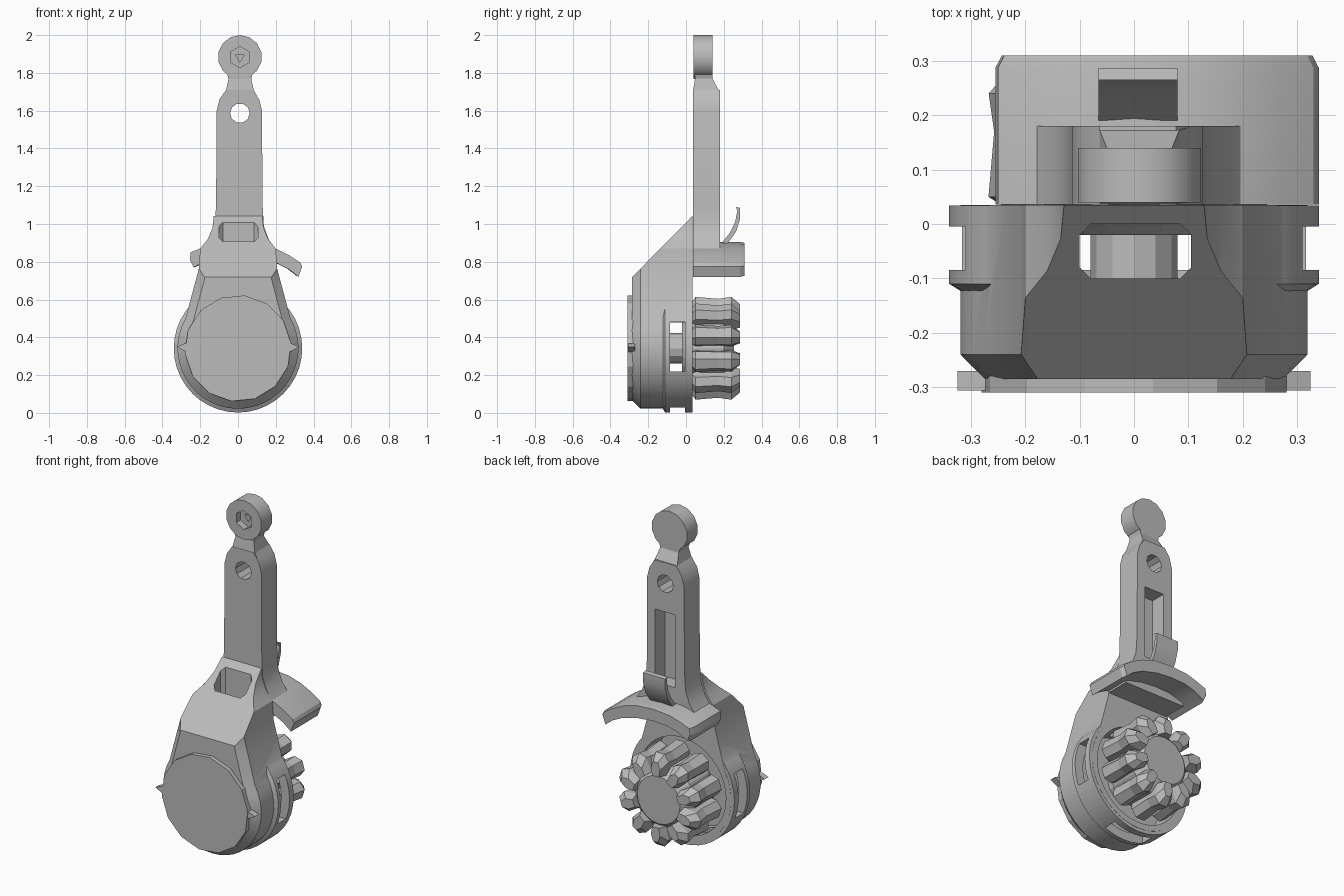
import bpy, bmesh, math
from mathutils import Vector, Matrix

if "Cube" in bpy.data.objects:
    bpy.data.objects.remove(bpy.data.objects["Cube"])

grey = bpy.data.materials.new("plain grey")
grey.use_nodes = True
COLOR = (0.5, 0.5, 0.5, 1)
grey.diffuse_color = COLOR
grey.node_tree.nodes["Principled BSDF"].inputs["Base Color"].default_value = COLOR
CZ = 0.342  # height of the drum axis


def loft(name, loops):
    """Closed solid through matching loops of 3D points."""
    bm = bmesh.new()
    rings = [[bm.verts.new(p) for p in loop] for loop in loops]
    n = len(rings[0])
    for a, b in zip(rings, rings[1:]):
        for i in range(n):
            j = (i + 1) % n
            bm.faces.new((a[i], a[j], b[j], b[i]))
    bm.faces.new(rings[0])
    bm.faces.new(rings[-1])
    bmesh.ops.recalc_face_normals(bm, faces=bm.faces)
    mesh = bpy.data.meshes.new(name)
    bm.to_mesh(mesh)
    bm.free()
    mesh.materials.append(grey)
    ob = bpy.data.objects.new(name, mesh)
    bpy.context.collection.objects.link(ob)
    return ob


def at_y(y, pts):
    return [(x, y, z) for x, z in pts]


def circle(r, n, x=0, z=CZ, turn=0):
    steps = [turn + math.tau * i / n for i in range(n)]
    return [(x + r * math.cos(a), z + r * math.sin(a)) for a in steps]


def prism(name, y0, y1, pts):
    return loft(name, [at_y(y0, pts), at_y(y1, pts)])


def box(name, x0, x1, y0, y1, z0, z1):
    return prism(name, y0, y1, [(x0, z0), (x1, z0), (x1, z1), (x0, z1)])


def combine(ob, other, operation):
    """Apply a boolean and throw the second object away."""
    mod = ob.modifiers.new(operation, 'BOOLEAN')
    mod.operation, mod.object, mod.solver = operation, other, 'EXACT'
    bpy.context.view_layer.objects.active = ob
    bpy.ops.object.modifier_apply(modifier=mod.name)
    bpy.data.objects.remove(other)


def smooth(ob):
    bpy.ops.object.select_all(action='DESELECT')
    ob.select_set(True)
    bpy.context.view_layer.objects.active = ob
    bpy.ops.object.shade_smooth_by_angle(angle=math.radians(28))


# Teardrop housing: round below, shoulders above, chamfered front
shoulder = [(.235, .66), (.208, .76), (.2, .87), (.16, .92), (.135, .98), (.127, 1.06)]
arc = [math.radians(-210 + 240 * i / 28) for i in range(29)]
outline = [(.32 * math.cos(a), CZ + .32 * math.sin(a)) for a in arc]
outline += shoulder + [(-x, z) for x, z in reversed(shoulder)]
inset = [(x * .86, CZ + (z - CZ) * .86) for x, z in outline]
housing = loft("housing", [at_y(.035, outline), at_y(-.24, outline), at_y(-.285, inset)])

# Sloping front top
slope = loft("slope_cutter", [[(x, -.5, .502), (x, .2, 1.21), (x, -.5, 1.6)] for x in (-.5, .5)])
combine(housing, slope, 'DIFFERENCE')

# Raised rear rim
rim = loft("rim", [at_y(y, circle(r, 40)) for y, r in ((-.135, .30), (-.11, .34), (.034, .34))])
combine(housing, rim, 'UNION')

# Hollow, top pocket and rim slots
combine(housing, prism("cavity", -.12, .1, circle(.285, 40)), 'DIFFERENCE')
pocket = [(-.1, -.02), (-.08, 0), (.085, 0), (.105, -.02), (.105, -.08), (.085, -.1), (-.08, -.1), (-.1, -.08)]
combine(housing, loft("pocket", [[(x, y, z) for x, y in pocket] for z in (.5, 1.2)]), 'DIFFERENCE')
for side in (-1, 1):
    low, high = sorted((side * .25, side * .5))
    combine(housing, box("slot", low, high, -.085, -.005, .22, .48), 'DIFFERENCE')
combine(housing, box("slot", -.13, .13, -.085, -.005, -.1, .1), 'DIFFERENCE')
smooth(housing)

# Front cover with a small catch on each side
prism("front_cover", -.31, -.28, circle(.282, 14, turn=.1))
for side, label in ((1, "left"), (-1, "right")):
    tri = [(side * .25, .38), (side * .325, .35), (side * .25, .31)]
    prism(label + "_catch", -.306, -.27, tri)

# Arm with flared foot and clipped top corners
half = [(.2, .78), (.19, .87), (.155, .92), (.13, .99), (.123, 1.1), (.12, 1.6), (.105, 1.66), (.07, 1.71)]
arm = prism("arm", .036, .18, [(x + .007, z) for x, z in half]
            + [(.007 - x, z) for x, z in reversed(half)])
combine(arm, prism("pin_hole", -.1, .4, circle(.052, 10, .01, 1.587)), 'DIFFERENCE')
combine(arm, box("clip_slot", -.055, .075, .09, .3, .99, 1.42), 'DIFFERENCE')
smooth(arm)

# Tapered neck
neck = [(1.66, .04, .18, .1), (1.71, .038, .172, .073), (1.77, .048, .14, .06), (1.82, .042, .139, .075)]
loft("neck", [[(.01 - w, a, z), (.01 + w, a, z), (.01 + w, b, z), (.01 - w, b, z)]
              for z, a, b, w in neck])

# Round end knob with hexagonal socket
end = prism("end_disc", .04, .14, circle(.116, 14, .01, 1.884, math.pi / 14))
combine(end, prism("hex_socket", 0, .08, circle(.056, 6, .01, 1.884, math.pi / 6)), 'DIFFERENCE')
combine(end, prism("deep_socket", .05, .11, circle(.027, 3, .01, 1.884, -math.pi / 2)), 'DIFFERENCE')
smooth(end)

# Curved thumb guard, longer on the left
guard_profile = [(-.25, .85), (-.2, .87), (-.12, .895), (0, .905), (.12, .895), (.2, .87), (.27, .835),
                 (.33, .795), (.34, .775), (.32, .72), (.27, .76), (.2, .795), (.1, .82), (0, .83),
                 (-.1, .825), (-.17, .805), (-.235, .77), (-.255, .81)]
trimmed = [(.04 + (x - .04) * .96, .82 + (z - .82) * .94) for x, z in guard_profile]
guard = loft("thumb_guard", [at_y(.036, guard_profile), at_y(.287, guard_profile), at_y(.31, trimmed)])
smooth(guard)

# Bent release tab in the arm slot
tab_profile = [(.1, .9), (.19, .9), (.23, .95), (.26, 1.01), (.272, 1.07), (.265, 1.09), (.287, 1.085),
               (.287, 1.03), (.265, .96), (.23, .91), (.19, .86), (.1, .86)]
smooth(loft("release_tab", [[(x, y, z) for y, z in tab_profile] for x in (-.065, .08)]))

# Rotating knob: shaft, core and a crown of faceted teeth
prism("knob_shaft", -.13, .05, circle(.08, 12))
loft("knob_core", [at_y(y, circle(r, 20)) for y, r in ((-.02, .15), (.02, .2), (.2, .2), (.255, .14))])
TEETH = 10
sections = [(.01, .21, .03), (.05, .272, .058), (.17, .262, .052), (.24, .272, .056), (.285, .235, .03)]
for i in range(TEETH):
    spin = Matrix.Translation((0, 0, CZ)) @ Matrix.Rotation(math.tau * (i + .5) / TEETH, 4, 'Y')
    loops = []
    for y, r, w in sections:
        shape = [(.15, -w * .7), (r - .04, -w), (r, -w * .5), (r, w * .5), (r - .04, w), (.15, w * .7)]
        loops.append([spin @ Vector((x, y, z)) for x, z in shape])
    loft("knob_tooth_%d" % (i + 1), loops)
